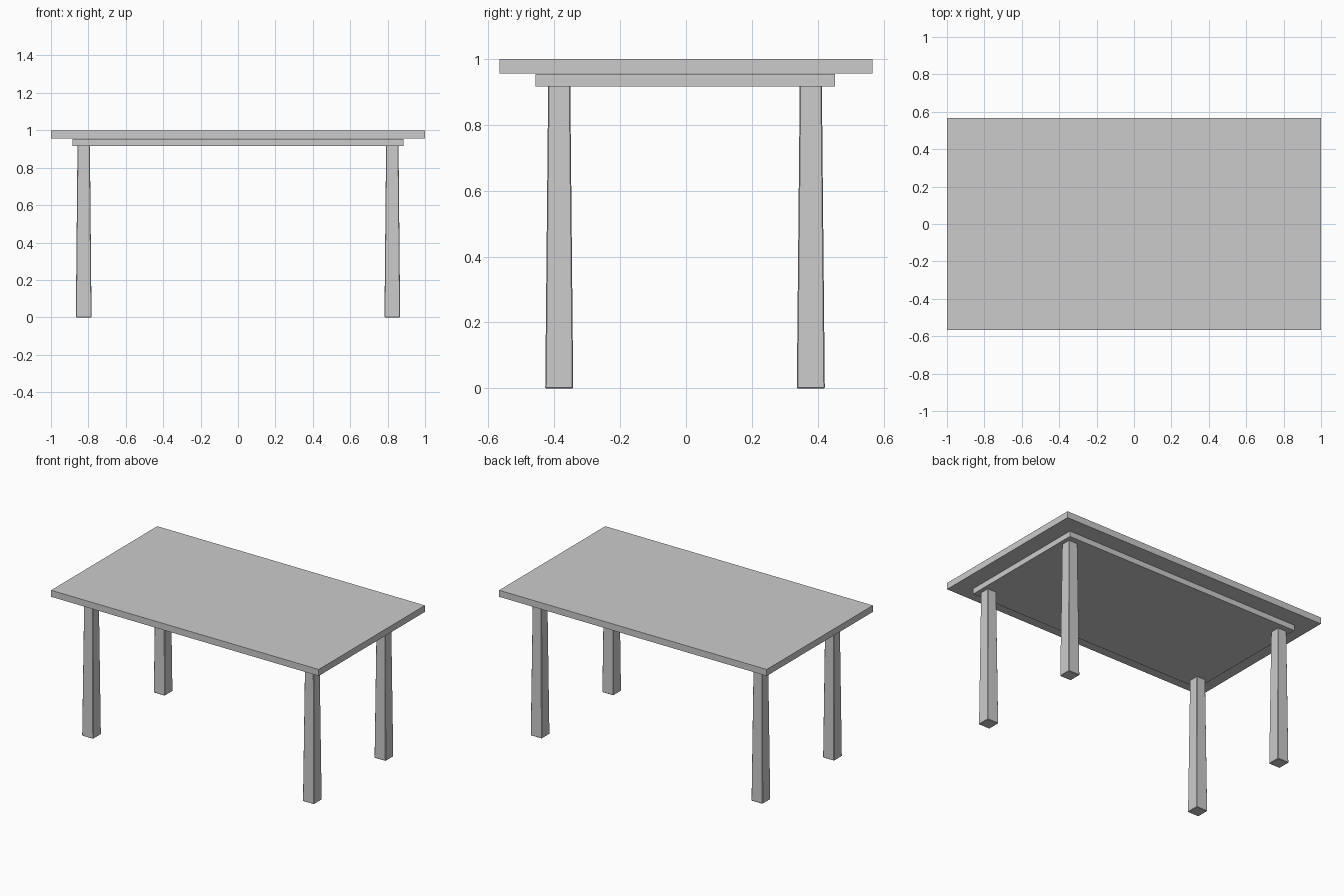
import bpy, bmesh
from mathutils import Vector

if "Cube" in bpy.data.objects:
    bpy.data.objects.remove(bpy.data.objects["Cube"])


def block(name, center, size, top_scale=1.0, bevel=0.0):
    """Box with an optional tapered top and tiny edge bevel."""
    bm = bmesh.new()
    bmesh.ops.create_cube(bm, size=1)
    for v in bm.verts:
        s = top_scale if v.co.z > 0 else 1.0
        v.co = Vector((v.co.x * size[0] * s, v.co.y * size[1] * s, v.co.z * size[2]))
    if bevel:
        bmesh.ops.bevel(bm, geom=bm.edges[:], offset=bevel, segments=1, affect='EDGES')
    mesh = bpy.data.meshes.new(name)
    bm.to_mesh(mesh)
    bm.free()
    obj = bpy.data.objects.new(name, mesh)
    obj.location = center
    bpy.context.collection.objects.link(obj)
    return obj


# Table top
block("table_top", (0, 0, 0.978), (2.0, 1.133, 0.044))

# Inset slab under the top
block("under_slab", (0, -0.002, 0.9355), (1.772, 0.91, 0.037))

# Four legs, slightly narrower at the top
for side, x in (("left", -0.825), ("right", 0.825)):
    for end, y in (("front", -0.385), ("back", 0.379)):
        block(f"{end}_{side}_leg", (x, y, 0.46), (0.084, 0.085, 0.92), 0.79, 0.003)
